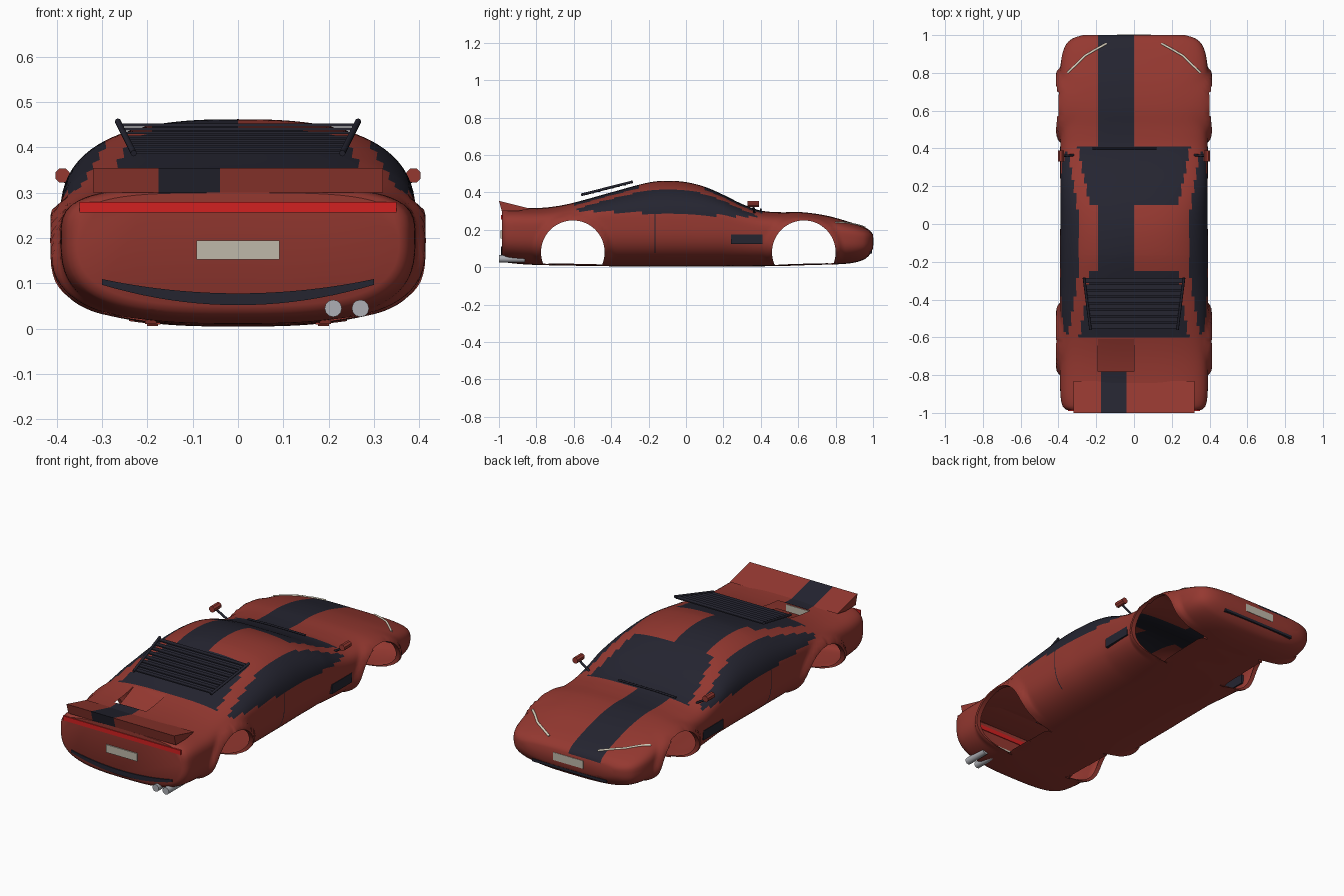
import bpy, bmesh, math
from mathutils import Vector

if "Cube" in bpy.data.objects:
    bpy.data.objects.remove(bpy.data.objects["Cube"])


def material(name, *rgb):
    m = bpy.data.materials.new(name)
    m.use_nodes = True
    m.diffuse_color = (*rgb, 1)
    m.node_tree.nodes["Principled BSDF"].inputs["Base Color"].default_value = (*rgb, 1)
    return m


RED = material("brick red paint", 0.3, 0.04, 0.03)
DARK = material("blue black", 0.018, 0.018, 0.03)
LAMP = material("tail lamp red", 0.65, 0.015, 0.015)
PLATE = material("beige plate", 0.52, 0.48, 0.4)
BEAM = material("pale headlamp", 0.72, 0.66, 0.53)
STEEL = material("exhaust grey", 0.42, 0.43, 0.46)

# Body stations: y, half width, top height, bottom height
STATIONS = [
    (-.985, .355, .30, .05), (-.97, .375, .31, .03), (-.92, .388, .315, .02),
    (-.8, .392, .316, .012), (-.7, .392, .325, .01), (-.6, .392, .345, .008),
    (-.4, .392, .40, .005), (-.2, .392, .453, .005), (-.1, .392, .462, .005),
    (0, .39, .455, .005), (.1, .39, .43, .005), (.2, .39, .387, .005),
    (.3, .39, .338, .005), (.4, .39, .303, .005), (.5, .39, .294, .006),
    (.62, .392, .294, .01), (.75, .392, .276, .014), (.87, .385, .243, .02),
    (.95, .36, .215, .04), (.985, .32, .195, .07), (1, .27, .175, .1)]
WHEELS, WHEEL_Z, ARCH = (-.605, .63), .08, .17
FLOOR = .2


def station(y):
    """Smooth interpolation of width, top and bottom."""
    s = STATIONS
    i = max(k for k in range(len(s) - 1) if s[k][0] <= y or k == 0)
    a, b = s[i], s[i + 1]
    p, q = s[max(i - 1, 0)], s[min(i + 2, len(s) - 1)]
    d = b[0] - a[0]
    t = (y - a[0]) / d
    out = []
    for k in (1, 2, 3):
        m0 = (b[k] - p[k]) / (b[0] - p[0]) * d
        m1 = (q[k] - a[k]) / (q[0] - a[0]) * d
        out.append((2*t**3 - 3*t*t + 1) * a[k] + (t**3 - 2*t*t + t) * m0
                   + (3*t*t - 2*t**3) * b[k] + (t**3 - t*t) * m1)
    return out


def shape(y):
    w, top, low = station(y)
    mid = min(.24, low + .62 * (top - low))
    return w, top, low, mid, max(2.6, min(3.6, 3.6 - (top - .3) * 6))


def top_z(x, y):
    w, top, low, mid, n = shape(y)
    return mid + (top - mid) * max(0, 1 - abs(x / w) ** n) ** (1 / n)


def section(y, count):
    """Half outline from floor centre to roof centre, evenly spaced."""
    w, top, low, mid, n = shape(y)
    pts = []
    for i in range(301):
        a = math.pi * (i / 300 - .5)
        c, s = max(math.cos(a), 0), math.sin(a)
        e, h = (n, top - mid) if s > 0 else (3, low - mid)
        pts.append(Vector((w * c ** (2 / e), y, mid + h * abs(s) ** (2 / e))))
    pts[0].x = pts[-1].x = 0
    run = [0]
    for p, q in zip(pts, pts[1:]):
        run.append(run[-1] + (q - p).length)
    out, j = [], 0
    for i in range(count + 1):
        goal = run[-1] * i / count
        while j < 299 and run[j + 1] < goal:
            j += 1
        out.append(pts[j].lerp(pts[j + 1], min(1, (goal - run[j]) / (run[j + 1] - run[j]))))
    return out


def finish(name, bm, mats, angle=30):
    bmesh.ops.recalc_face_normals(bm, faces=bm.faces)
    me = bpy.data.meshes.new(name)
    bm.to_mesh(me)
    bm.free()
    for m in mats:
        me.materials.append(m)
    me.shade_smooth()
    me.set_sharp_from_angle(angle=math.radians(angle))
    ob = bpy.data.objects.new(name, me)
    bpy.context.collection.objects.link(ob)
    return ob


def cut(bm, axis, *values):
    for v in values:
        co, no = Vector(), Vector()
        co[axis], no[axis] = v, 1
        bmesh.ops.bisect_plane(bm, geom=bm.verts[:] + bm.edges[:] + bm.faces[:],
                               plane_co=co, plane_no=no)


def box(name, centre, size, mat):
    bm = bmesh.new()
    bmesh.ops.create_cube(bm, size=1)
    for v in bm.verts:
        v.co = Vector(c + a * s for c, a, s in zip(centre, v.co, size))
    return finish(name, bm, [mat])


def prism(name, outline, axis, lo, hi, mats):
    """Extrude a 2D outline along x (axis 0) or y (axis 1)."""
    bm = bmesh.new()
    put = lambda p, d: (d, p[0], p[1]) if axis == 0 else (p[0], d, p[1])
    face = bm.faces.new([bm.verts.new(put(p, lo)) for p in outline])
    geo = bmesh.ops.extrude_face_region(bm, geom=[face])["geom"]
    for v in geo:
        if isinstance(v, bmesh.types.BMVert):
            v.co[axis] = hi
    return finish(name, bm, mats) if mats else bm


def rod(name, points, radius, mat, sides=2):
    cu = bpy.data.curves.new(name, "CURVE")
    cu.dimensions = "3D"
    cu.bevel_depth, cu.bevel_resolution, cu.use_fill_caps = radius, sides, True
    sp = cu.splines.new("POLY")
    sp.points.add(len(points) - 1)
    for p, co in zip(sp.points, points):
        p.co = (*co, 1)
    cu.materials.append(mat)
    ob = bpy.data.objects.new(name, cu)
    bpy.context.collection.objects.link(ob)


def wheel_distance(p):
    return min((math.hypot(p.y - y, p.z - WHEEL_Z), y) for y in WHEELS)


def is_dark(p):
    """Glass, stripe and door gap areas of the body."""
    x, y, z = abs(p.x), p.y, p.z
    if -.58 < y < .38 and z > .282 - .035 * y and x > .285 + .16 * max(0, abs(y + .1) - .1):
        return True
    if z > .25 and .1 < y < .41 and x < .235 + .2 * (y - .1):
        return True
    if z > .25 and -.6 < y < -.25 and x < .23 - .17 * (y + .25):
        return True
    if z > .17 and -.19 < p.x < 0 and (y > .41 or -.25 < y < .1):
        return True
    if z > .29 and -.175 < p.x < -.04 and y < -.78:
        return True
    return -.168 < y < -.163 and .07 < z < .28


# Body shell
bm, HALF, ROWS = bmesh.new(), 56, 140
rings = []
for r in range(ROWS + 1):
    t = 2 * r / ROWS - 1
    t = .6 * t + .4 * math.sin(math.pi / 2 * t)
    half = section(.0075 + .9925 * t, HALF)
    loop = half + [Vector((-p.x, p.y, p.z)) for p in half[-2:0:-1]]
    rings.append([bm.verts.new(p) for p in loop])
for a, b in zip(rings, rings[1:]):
    for i in range(len(a)):
        j = (i + 1) % len(a)
        bm.faces.new((a[i], a[j], b[j], b[i]))
bm.faces.new(rings[0])
bm.faces.new(rings[-1])
cut(bm, 0, -.19, -.175, -.04)
cut(bm, 1, -.78, -.61, -.6, -.25, .1, .41, -.168, -.163)

# Wheel openings with rounded edges, flares and inner lips
gone = [f for f in bm.faces if abs(f.calc_center_median().x) > FLOOR
        and wheel_distance(f.calc_center_median())[0] < ARCH]
bmesh.ops.delete(bm, geom=gone, context="FACES")
for v in {v for e in bm.edges if e.is_boundary for v in e.verts}:
    d, wy = wheel_distance(v.co)
    if d > ARCH - .025:
        v.co.y = wy + (v.co.y - wy) * ARCH / d
        v.co.z = WHEEL_Z + (v.co.z - WHEEL_Z) * ARCH / d
    else:
        v.co.x = math.copysign(FLOOR, v.co.x)
for v in bm.verts:
    d, x = wheel_distance(v.co)[0], abs(v.co.x)
    k = max(0, min(1, (.215 - d) / .035)) * max(0, min(1, (x - FLOOR) / .1))
    v.co.x += math.copysign(.022 * k * k * (3 - 2 * k), v.co.x)
rim = [e for e in bm.edges if e.is_boundary
       and all(abs(wheel_distance(v.co)[0] - ARCH) < .001 for v in e.verts)]
for v in bmesh.ops.extrude_edge_only(bm, edges=rim)["geom"]:
    if isinstance(v, bmesh.types.BMVert):
        v.co.x -= math.copysign(.025, v.co.x)
for f in bm.faces:
    f.material_index = int(is_dark(f.calc_center_median()))

# Engine cover flap, sunk at its rear edge
flap = [f for f in bm.faces for c in [f.calc_center_median()]
        if -.19 < c.x < 0 and -.78 < c.y < -.61 and c.z > .25]
for v in bmesh.ops.split(bm, geom=flap)["geom"]:
    if isinstance(v, bmesh.types.BMVert):
        v.co.z += .25 * (v.co.y + .61)
finish("body_shell", bm, [RED, DARK], 40)

# Rear spoiler with stripe
bm = prism("rear_spoiler", [(-.83, .312), (-1, .355), (-.985, .3), (-.9, .3)], 0, -.32, .32, None)
cut(bm, 0, -.175, -.04)
for f in bm.faces:
    f.material_index = int(-.175 < f.calc_center_median().x < -.04 and f.calc_center_median().z > .325)
finish("rear_spoiler", bm, [RED, DARK])

# Rear window louvre: two rails and slats
for s in (-1, 1):
    rod("louvre_rail", [(s * .265, -.285, .457), (s * .23, -.56, .387)], .007, DARK)
for i in range(8):
    t = (i + .4) / 8
    box("louvre_slat", (0, -.285 - .275 * t, .453 - .07 * t), (.53 - .07 * t, .026, .006), DARK)

# Tail lamp strip, plates, rear diffuser and front intake
box("tail_lamp", (0, -.985, .268), (.7, .008, .024), LAMP)
box("rear_plate", (0, -.986, .174), (.184, .009, .042), PLATE)
box("front_plate", (0, .999, .138), (.18, .006, .042), PLATE)
box("front_intake", (0, .986, .08), (.44, .018, .014), DARK)
xs = [.3 * (i / 10 - 1) for i in range(21)]
prism("rear_diffuser", [(x, .052 + .5 * x * x) for x in xs]
      + [(x, .078 + .35 * x * x) for x in reversed(xs)], 1, -.99, -.981, [DARK])

# Paired side parts
for s in (-1, 1):
    box("side_intake", (s * .384, .325, .15), (.016, .17, .05), DARK)
    ring = [(s * .387 + .017 * math.cos(a), .338 + .017 * math.sin(a))
            for a in (math.pi * (k + .5) / 4 for k in range(8))]
    prism("mirror", ring, 1, .33, .39, [RED])
    rod("mirror_stem", [(s * .32, .365, .29), (s * .385, .36, .33)], .006, DARK)
    path = [(.145, .955), (.2, .925), (.26, .89), (.31, .84), (.352, .8)]
    rod("headlamp_line", [(s * x, y, top_z(x, y)) for x, y in path], .006, BEAM)

# Exhaust pipes and wiper
for x in (.21, .27):
    rod("exhaust_pipe", [(x, -1, .045), (x, -.86, .045)], .019, STEEL, 4)
rod("wiper", [(x, .4, top_z(x, .4) + .006) for x in (-.22, -.1, 0, .12)], .005, DARK)
